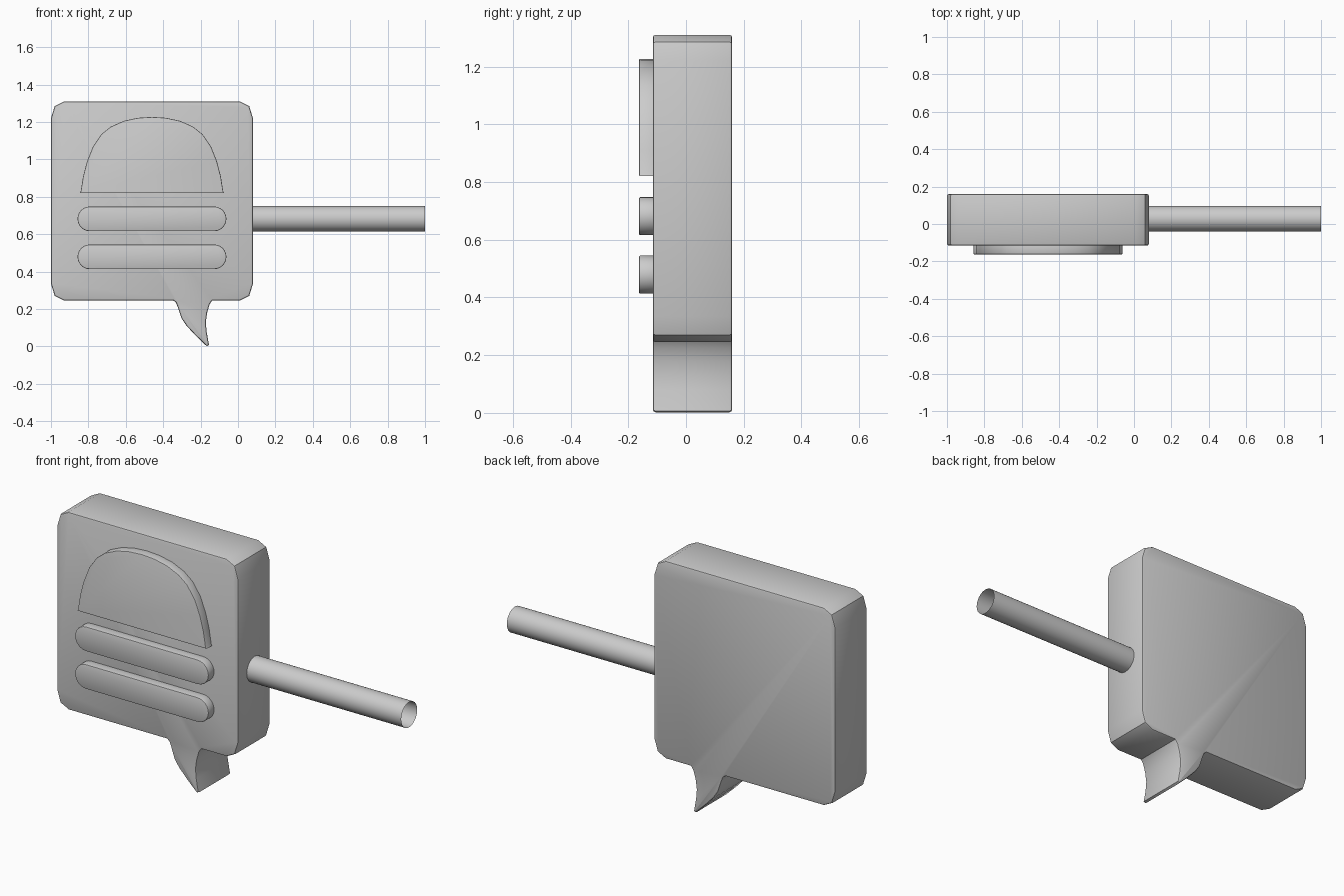
import bpy, bmesh, math

old = bpy.data.objects.get("Cube")
if old:
    bpy.data.objects.remove(old, do_unlink=True)

grey = bpy.data.materials.new("plain grey")
grey.use_nodes = True
GREY = (0.6, 0.6, 0.6, 1)
grey.diffuse_color = GREY
grey.node_tree.nodes["Principled BSDF"].inputs["Base Color"].default_value = GREY


def finish(bm, name):
    bmesh.ops.recalc_face_normals(bm, faces=bm.faces)
    mesh = bpy.data.meshes.new(name)
    bm.to_mesh(mesh)
    bm.free()
    mesh.materials.append(grey)
    obj = bpy.data.objects.new(name, mesh)
    bpy.context.collection.objects.link(obj)
    bpy.ops.object.select_all(action='DESELECT')
    obj.select_set(True)
    bpy.context.view_layer.objects.active = obj
    bpy.ops.object.shade_smooth_by_angle(angle=math.radians(40))
    return obj


def slab(name, outline, y_front, y_back, bevel):
    """Extrude an x-z outline along y and round its front and back rims."""
    bm = bmesh.new()
    front = bm.faces.new([bm.verts.new((x, y_front, z)) for x, z in outline])
    ext = bmesh.ops.extrude_face_region(bm, geom=[front], use_keep_orig=True)
    for v in ext["geom"]:
        if isinstance(v, bmesh.types.BMVert):
            v.co.y = y_back
    rims = [e for e in bm.edges if abs(e.verts[0].co.y - e.verts[1].co.y) < 1e-5]
    bmesh.ops.bevel(bm, geom=rims, offset=bevel, segments=2, profile=0.5,
                    affect='EDGES', clamp_overlap=True)
    return finish(bm, name)


# Speech bubble panel: chamfered square with a curved tail below
X0, X1, Z0, Z1 = -1.0, 0.08, 0.245, 1.31
corner = [(0, 0.09), (0.02, 0.025), (0.07, 0)]
top_left = [(X0 + a, Z1 - b) for a, b in corner]
top_right = [(X1 - a, Z1 - b) for a, b in reversed(corner)]
low_right = [(X1 - a, Z0 + b) for a, b in corner]
low_left = [(X0 + a, Z0 + b) for a, b in reversed(corner)]
tail = [(-0.138, 0.245), (-0.152, 0.225), (-0.165, 0.18), (-0.172, 0.13),
        (-0.168, 0.08), (-0.155, 0.007), (-0.168, 0.002), (-0.23, 0.062),
        (-0.275, 0.11), (-0.302, 0.15), (-0.322, 0.21), (-0.332, 0.235),
        (-0.345, 0.245)]
slab("bubble_panel", top_left + top_right + low_right + tail + low_left,
     -0.115, 0.16, 0.012)

# Raised dome: flat base with a rounded top, mirrored about its middle
CX = -0.46
half = [(0.385, 0.82), (0.381, 0.829), (0.368, 0.91), (0.347, 0.99),
        (0.315, 1.07), (0.27, 1.135), (0.22, 1.175), (0.15, 1.206),
        (0.075, 1.222)]
dome = [(CX - a, z) for a, z in half] + [(CX, 1.227)]
dome += [(CX + a, z) for a, z in reversed(half)]
slab("raised_dome", dome, -0.163, -0.1, 0.005)

# Two raised pill-shaped bars
R, REACH = 0.066, 0.332
for name, z in (("upper_bar", 0.682), ("lower_bar", 0.479)):
    pill = []
    for side in (1, -1):
        for i in range(13):
            t = math.pi * (i / 12 - 0.5)
            pill.append((CX + side * (REACH + R * math.cos(t)),
                         z + side * R * math.sin(t)))
    slab(name, pill, -0.163, -0.1, 0.005)

# Open tube sticking out of the left side
bm = bmesh.new()
bmesh.ops.create_cone(bm, cap_ends=False, segments=32, radius1=0.068,
                      radius2=0.068, depth=0.95)
tube = finish(bm, "side_tube")
tube.rotation_euler = (0, math.pi / 2, 0)
tube.location = (0.525, 0.028, 0.682)
